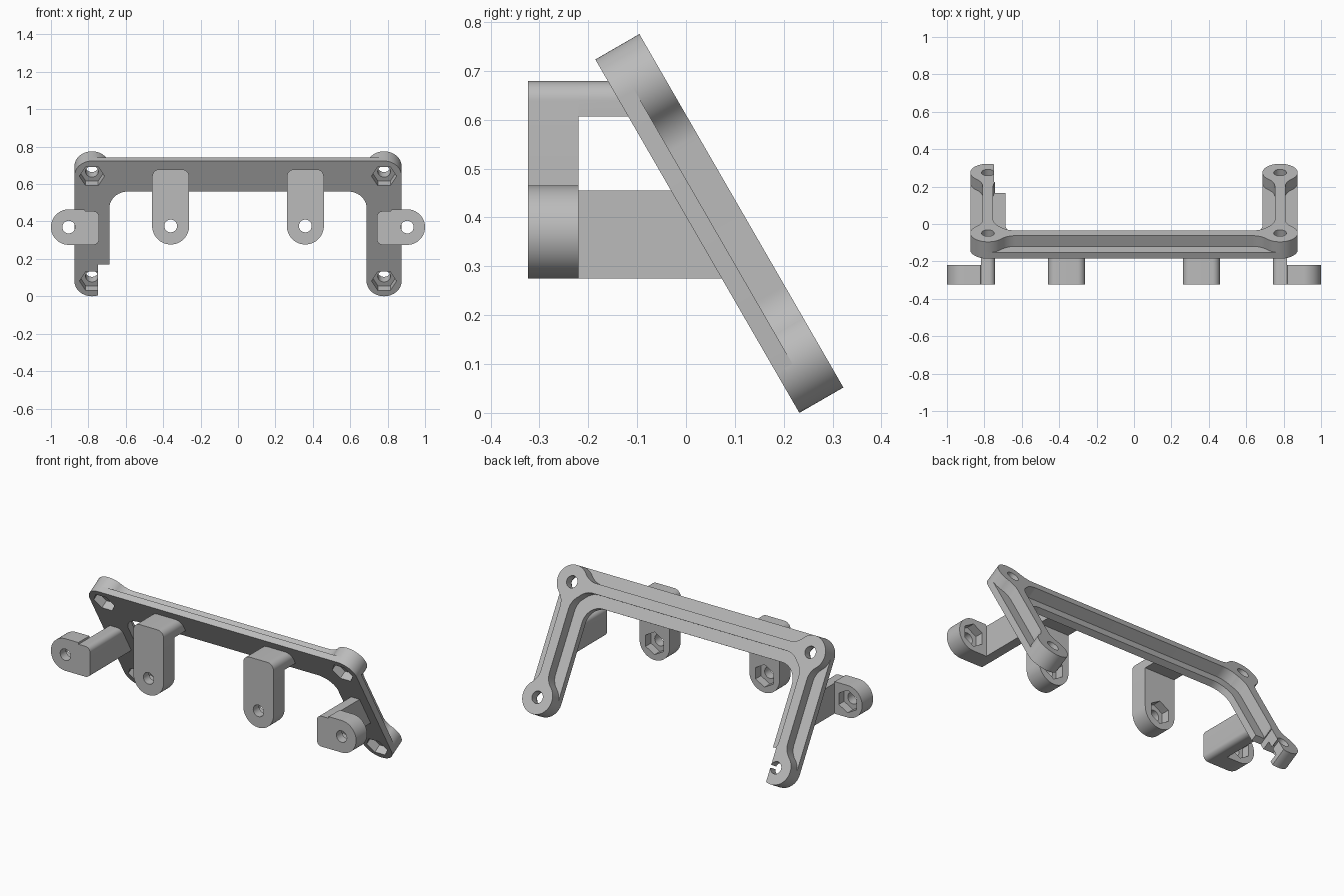
import bpy, bmesh
from math import radians, sin, cos, sqrt
from mathutils import Matrix

old = bpy.data.objects.get("Cube")
if old:
    bpy.data.objects.remove(old)

grey = bpy.data.materials.new("plain_grey")
grey.use_nodes = True
colour = (0.5, 0.5, 0.5, 1)
grey.diffuse_color = colour
grey.node_tree.nodes["Principled BSDF"].inputs["Base Color"].default_value = colour

# Working planes: the sloping frame (x, up the slope, outward) and upright tabs (x, z, y)
S, C = 0.5, sqrt(0.75)
FOOT_Y = 0.232
SLOPE = Matrix(((1, 0, 0, 0), (0, -S, C, FOOT_Y), (0, C, S, 0), (0, 0, 0, 1)))
UPRIGHT = Matrix(((1, 0, 0, 0), (0, 0, 1, 0), (0, 1, 0, 0), (0, 0, 0, 1)))

BOSS_X, BOSS_R = 0.781, 0.094
LOW, HIGH = BOSS_R, 0.741
BASE_T, FULL_T = 0.038, 0.104
HOLE_R, NUT_R = 0.034, 0.067
TAB_FRONT, TAB_BACK = -0.323, -0.22


def arc(cx, cy, r, a0, a1, n=16):
    angles = [radians(a0 + (a1 - a0) * i / n) for i in range(n + 1)]
    return [(cx + r * cos(a), cy + r * sin(a)) for a in angles]


def circle(cx, cy, r, n=40, start=0):
    return arc(cx, cy, r, start, start + 360, n)[:-1]


def box(x0, y0, x1, y1):
    return [(x0, y0), (x1, y0), (x1, y1), (x0, y1)]


def prism(name, pts, d0, d1, plane):
    """Extrude a flat outline between two depths of a working plane."""
    bm = bmesh.new()
    low = [bm.verts.new((x, y, d0)) for x, y in pts]
    high = [bm.verts.new((x, y, d1)) for x, y in pts]
    bm.faces.new(low)
    bm.faces.new(high)
    for i in range(len(pts)):
        j = (i + 1) % len(pts)
        bm.faces.new((low[i], low[j], high[j], high[i]))
    bm.transform(plane)
    bmesh.ops.recalc_face_normals(bm, faces=bm.faces)
    mesh = bpy.data.meshes.new(name)
    bm.to_mesh(mesh)
    bm.free()
    mesh.materials.append(grey)
    ob = bpy.data.objects.new(name, mesh)
    bpy.context.collection.objects.link(ob)
    return ob


def activate(ob):
    bpy.ops.object.select_all(action='DESELECT')
    ob.select_set(True)
    bpy.context.view_layer.objects.active = ob


def cut(ob, cutters):
    activate(ob)
    for cutter in cutters:
        mod = ob.modifiers.new("cut", 'BOOLEAN')
        mod.operation, mod.solver, mod.object = 'DIFFERENCE', 'EXACT', cutter
        bpy.ops.object.modifier_apply(modifier=mod.name)


def discard(cutters):
    for cutter in cutters:
        bpy.data.objects.remove(cutter)


parts = []

# Frame base: thin U-shaped flange with rounded ends and inner corners
fillet = 0.1
ix, iy = BOSS_X - BOSS_R - fillet, HIGH - BOSS_R - fillet
outline = (arc(BOSS_X, LOW, BOSS_R, 180, 360) + arc(BOSS_X, HIGH, BOSS_R, 0, 90)
           + arc(-BOSS_X, HIGH, BOSS_R, 90, 180) + arc(-BOSS_X, LOW, BOSS_R, 180, 360)
           + arc(-ix, iy, fillet, 180, 90) + arc(ix, iy, fillet, 90, 0))
base = prism("frame_base", outline, 0, BASE_T, SLOPE)


# Ribs: narrow raised walls that flare into the bosses
def rib(name, ax, ay, bx, by, half=0.028, flare=0.1):
    length = sqrt((bx - ax) ** 2 + (by - ay) ** 2)
    d = sqrt((BOSS_R + flare) ** 2 - (half + flare) ** 2)
    t0 = BOSS_R * d / (BOSS_R + flare)
    side = []
    for i in range(13):
        t = t0 + (d - t0) * i / 12
        side.append((t, half + flare - sqrt(flare ** 2 - (d - t) ** 2)))
    side += [(length - t, h) for t, h in reversed(side)]
    loop = side + [(t, -h) for t, h in reversed(side)]
    ux, uy = (bx - ax) / length, (by - ay) / length
    pts = [(ax + t * ux - h * uy, ay + t * uy + h * ux) for t, h in loop]
    return prism(name, pts, BASE_T / 2, FULL_T, SLOPE)


top_rib = rib("top_rib", -BOSS_X, HIGH, BOSS_X, HIGH)
frame = [base, top_rib]
cutters = []
for side, s in (("right", -1), ("left", 1)):
    x = s * BOSS_X
    frame.append(rib(side + "_leg_rib", x, LOW, x, HIGH))
    for level, v in (("lower", LOW), ("upper", HIGH)):
        boss = prism(f"{side}_{level}_boss", circle(x, v, BOSS_R, 64), BASE_T / 2, FULL_T, SLOPE)
        frame.append(boss)
        cutters += [prism("hole_cutter", circle(x, v, HOLE_R), -0.1, 0.2, SLOPE),
                    prism("nut_cutter", circle(x, v, NUT_R, 6), -0.1, 0.05, SLOPE)]

# Clearance notch on the inside of the right foot
cutters.append(prism("notch_cutter", box(-0.748, -0.1, -0.6, 0.196), -0.1, 0.2, SLOPE))
for ob in frame:
    cut(ob, [c for c in cutters if c.name.startswith("notch")] if "rib" in ob.name else cutters)
discard(cutters)
parts += frame


# Mounting brackets: upright tab with hole and nut pocket, joined to the frame by an arm
def bracket(name, tab_pts, arm_pts, hx, hz):
    tab = prism(name + "_tab", tab_pts, TAB_FRONT, TAB_BACK, UPRIGHT)
    tools = [prism("hole_cutter", circle(hx, hz, HOLE_R), -0.5, 0, UPRIGHT),
             prism("nut_cutter", circle(hx, hz, NUT_R, 6, 30), TAB_BACK - 0.05, 0, UPRIGHT)]
    cut(tab, tools)
    discard(tools)
    arm = prism(name + "_arm", arm_pts, TAB_BACK - 0.03, 0, UPRIGHT)
    for v in arm.data.vertices:  # mitre the far end to the slope
        if v.co.y > -0.1:
            v.co.y = FOOT_Y + 0.02 - v.co.z * S / C
    parts.extend((tab, arm))


for side, s in (("right", -1), ("left", 1)):
    # Centre brackets hang down from the top bar
    cx, hw, top, r = s * 0.36, 0.099, 0.679, 0.04
    crown = arc(cx + hw - r, top - r, r, 0, 90, 8) + arc(cx - hw + r, top - r, r, 90, 180, 8)
    bracket(side + "_centre", arc(cx, 0.376, hw, 180, 360, 32) + crown,
            [(cx - hw, 0.606), (cx + hw, 0.606)] + crown, cx, 0.376)

    # Outer brackets reach sideways from the legs
    hx, hz, rad, r = 0.905, 0.37, 0.095, 0.03
    inner, low, high = 0.743, hz - rad, 0.455
    end = arc(inner + r, high - r, r, 90, 180, 8) + arc(inner + r, low + r, r, 180, 270, 8)
    tab_pts = [(s * x, z) for x, z in
               arc(hx, hz, rad, -90, 90, 32) + [(0.82, hz + rad), (0.818, high)] + end]
    arm_pts = [(s * x, z) for x, z in [(0.818, low), (0.818, high)] + end]
    bracket(side + "_outer", tab_pts, arm_pts, s * hx, hz)

for ob in parts:
    activate(ob)
    bpy.ops.object.shade_smooth_by_angle(angle=radians(30))
